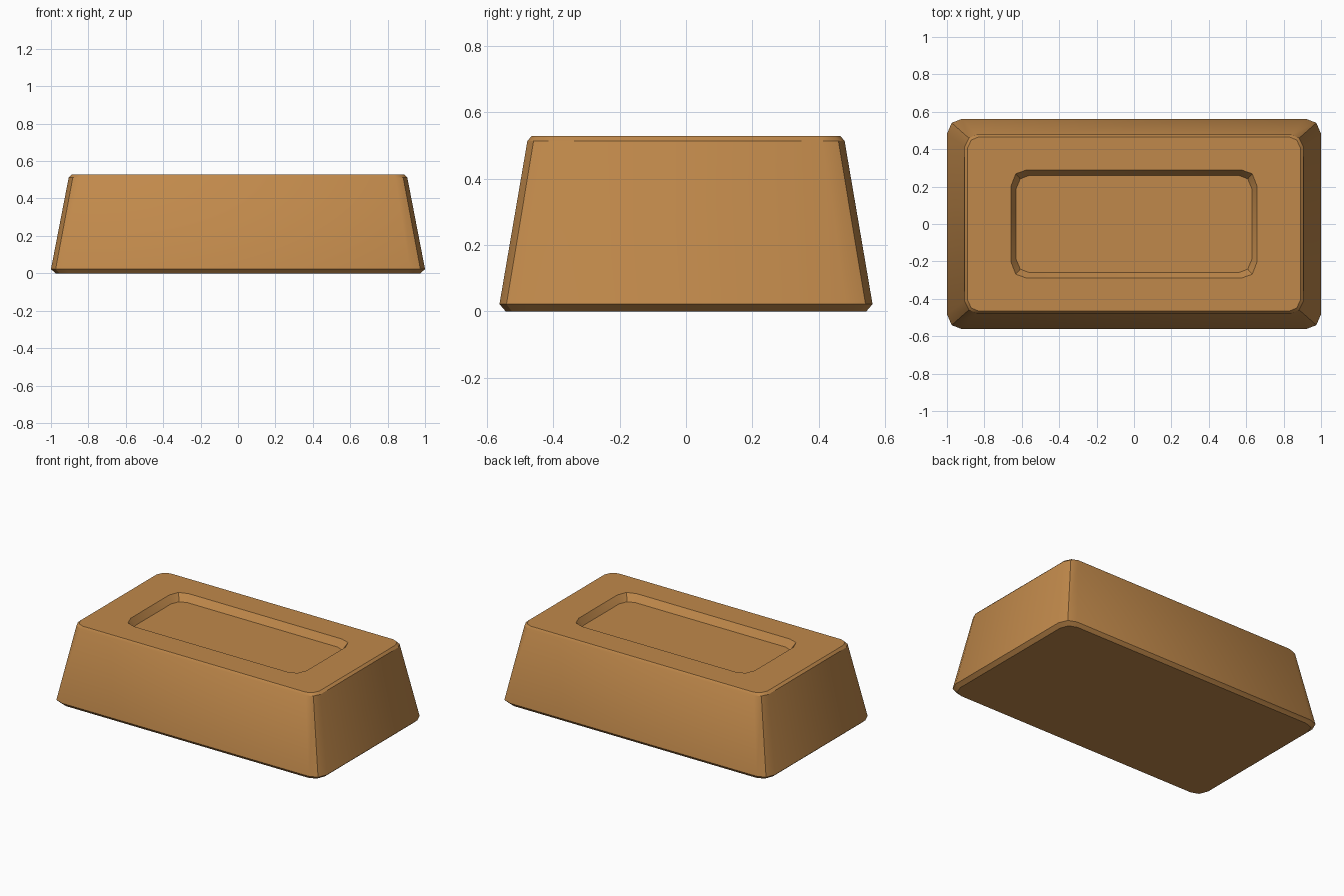
import bpy, bmesh, math

if "Cube" in bpy.data.objects:
    bpy.data.objects.remove(bpy.data.objects["Cube"])

# Warm bronze-gold material
mat = bpy.data.materials.new("golden_brown")
mat.diffuse_color = (0.53, 0.25, 0.07, 1)
mat.use_nodes = True
mat.node_tree.nodes["Principled BSDF"].inputs["Base Color"].default_value = mat.diffuse_color


def ring(bm, hx, hy, z, far, near):
    """Rectangle with three-point corners; far/near are corner cut sizes."""
    corner = [(hx, hy - far), (hx - near, hy - near * 0.85), (hx - far, hy)]
    pts = []
    for sx, sy in ((1, 1), (-1, 1), (-1, -1), (1, -1)):
        q = [(x * sx, y * sy) for x, y in corner]
        pts += q if sx * sy > 0 else q[::-1]
    return [bm.verts.new((x, y, z)) for x, y in pts]


# Ingot: stacked outlines from the base, over the rim, into the recess
bm = bmesh.new()
profile = [
    (0.975, 0.543, 0.0, 0.075, 0.022),    # base
    (1.0, 0.562, 0.022, 0.08, 0.025),     # lower bevel
    (0.905, 0.478, 0.513, 0.065, 0.022),  # top of sloped sides
    (0.89, 0.466, 0.528, 0.06, 0.02),     # rim
    (0.657, 0.29, 0.528, 0.085, 0.025),   # recess lip
    (0.63, 0.26, 0.482, 0.07, 0.022),     # recess floor
]
rings = [ring(bm, *p) for p in profile]
for a, b in zip(rings, rings[1:]):
    n = len(a)
    for i in range(n):
        j = (i + 1) % n
        bm.faces.new((a[i], a[j], b[j], b[i]))
bm.faces.new(rings[0][::-1])
bm.faces.new(rings[-1])
bmesh.ops.recalc_face_normals(bm, faces=bm.faces)

mesh = bpy.data.meshes.new("ingot")
bm.to_mesh(mesh)
bm.free()
mesh.materials.append(mat)
ingot = bpy.data.objects.new("ingot", mesh)
bpy.context.collection.objects.link(ingot)

# Smooth the soft corners, keep the bevels crisp
bpy.context.view_layer.objects.active = ingot
ingot.select_set(True)
bpy.ops.object.shade_smooth_by_angle(angle=math.radians(30))
